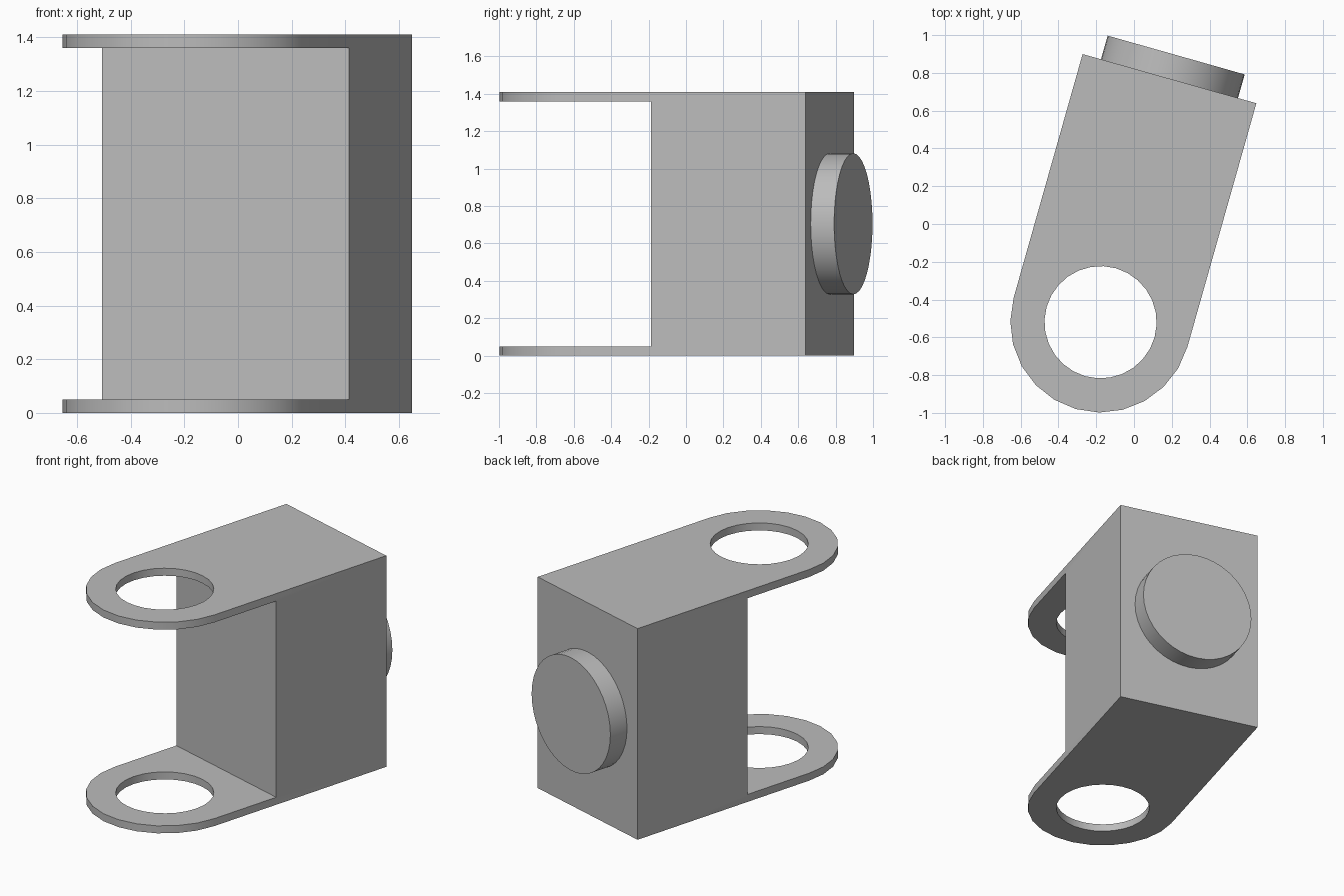
import bpy, bmesh, math
from mathutils import Matrix, Vector

cube = bpy.data.objects.get("Cube")
if cube:
    bpy.data.objects.remove(cube, do_unlink=True)

HEIGHT, PLATE = 1.41, 0.05       # total height, arm thickness
R_OUT, R_HOLE = 0.478, 0.297     # arm end radius, hole radius
BODY_START, BODY_END = 0.48, 1.34  # distances from the hole axis
CAP_R, CAP_DEPTH = 0.377, 0.13
PLACE = Matrix.Translation((-0.177, -0.52, 0)) @ Matrix.Rotation(math.radians(-15.8), 4, "Z")

grey = bpy.data.materials.new("plain grey")
grey.use_nodes = True
colour = (0.5, 0.5, 0.5, 1)
grey.diffuse_color = colour
grey.node_tree.nodes["Principled BSDF"].inputs["Base Color"].default_value = colour


def make_object(name, bm):
    bmesh.ops.recalc_face_normals(bm, faces=bm.faces)
    mesh = bpy.data.meshes.new(name)
    bm.to_mesh(mesh)
    bm.free()
    mesh.materials.append(grey)
    obj = bpy.data.objects.new(name, mesh)
    bpy.context.collection.objects.link(obj)
    obj.matrix_world = PLACE
    return obj


def cylinder(name, radius, depth, sides, matrix):
    bm = bmesh.new()
    bmesh.ops.create_cone(bm, cap_ends=True, segments=sides, radius1=radius,
                          radius2=radius, depth=depth, matrix=matrix)
    return make_object(name, bm)


def smooth(obj):
    bpy.ops.object.select_all(action="DESELECT")
    obj.select_set(True)
    bpy.context.view_layer.objects.active = obj
    bpy.ops.object.shade_smooth_by_angle(angle=math.radians(30))


# Bracket: a round-ended block
bm = bmesh.new()
outline = [(R_OUT, BODY_END), (-R_OUT, BODY_END)]
for i in range(13):
    a = math.pi + math.pi * i / 12
    outline.append((R_OUT * math.cos(a), R_OUT * math.sin(a)))
base = bm.faces.new([bm.verts.new((x, y, 0)) for x, y in outline])
top = bmesh.ops.extrude_face_region(bm, geom=[base])["geom"]
bmesh.ops.translate(bm, vec=(0, 0, HEIGHT),
                    verts=[v for v in top if isinstance(v, bmesh.types.BMVert)])
bracket = make_object("bracket", bm)

# Cutters: the slot between the arms, and the hole through both arms
bm = bmesh.new()
slot_start = -1
slot = Matrix.Translation((0, (slot_start + BODY_START) / 2, HEIGHT / 2)) @ Matrix.Diagonal(
    (2, BODY_START - slot_start, HEIGHT - 2 * PLATE, 1))
bmesh.ops.create_cube(bm, size=1, matrix=slot)
cutters = [make_object("slot_cutter", bm),
           cylinder("hole_cutter", R_HOLE, 2 * HEIGHT, 28,
                    Matrix.Translation((0, 0, HEIGHT / 2)))]
for cutter in cutters:
    cutter.hide_render = True
    mod = bracket.modifiers.new(cutter.name, "BOOLEAN")
    mod.operation = "DIFFERENCE"
    mod.solver = "EXACT"
    mod.object = cutter

bpy.context.view_layer.update()
cut = bpy.data.meshes.new_from_object(
    bracket.evaluated_get(bpy.context.evaluated_depsgraph_get()))
bracket.modifiers.clear()
bracket.data = cut
for cutter in cutters:
    bpy.data.objects.remove(cutter, do_unlink=True)
smooth(bracket)

# Round boss on the back
boss = cylinder("back_boss", CAP_R, CAP_DEPTH, 40,
                Matrix.Translation((0, BODY_END + CAP_DEPTH / 2, HEIGHT / 2))
                @ Matrix.Rotation(math.pi / 2, 4, "X"))
smooth(boss)
